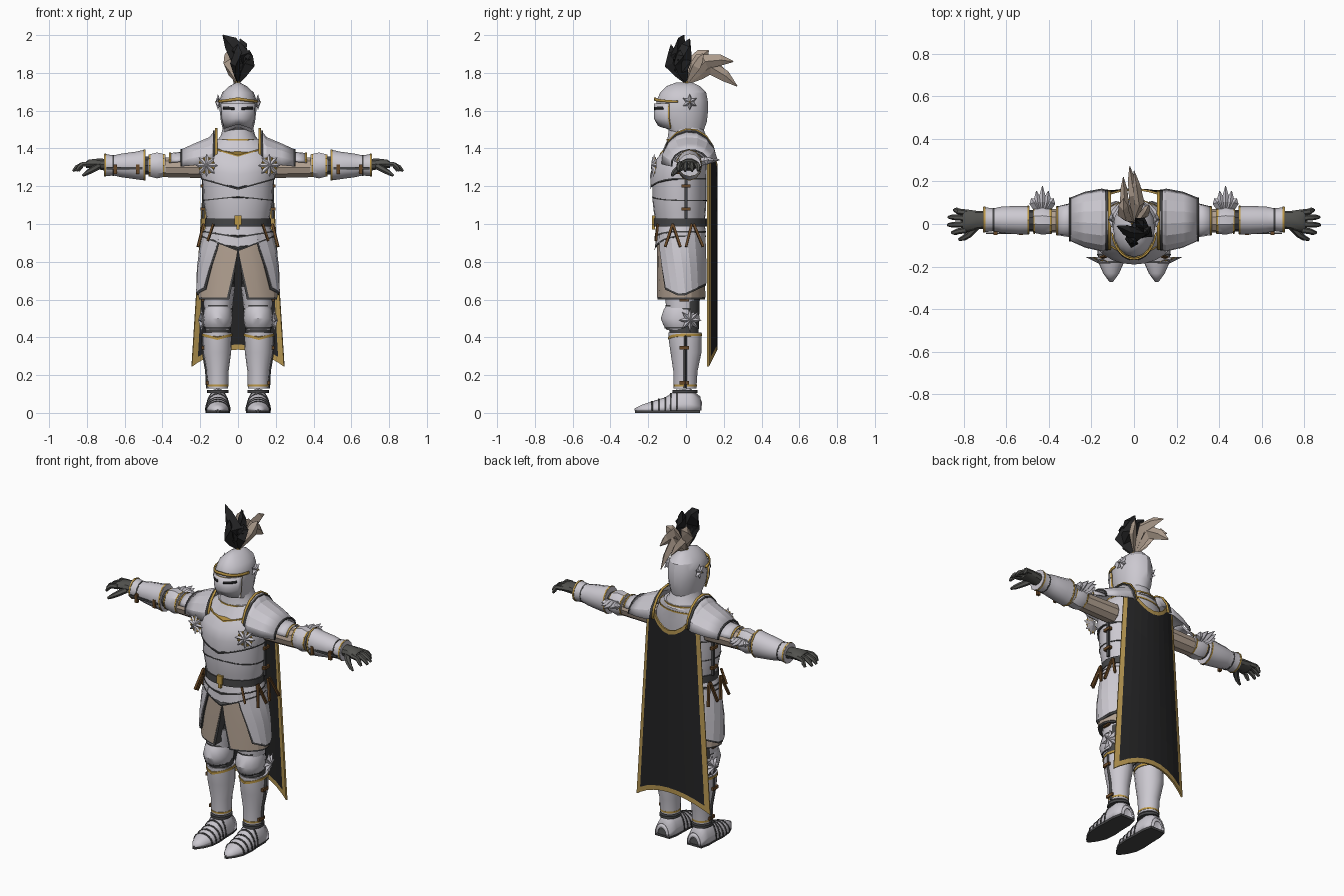
import bpy, bmesh, math
from mathutils import Vector

if "Cube" in bpy.data.objects:
    bpy.data.objects.remove(bpy.data.objects["Cube"])

COL = {"steel": (.60, .58, .63), "gold": (.50, .31, .06), "cape_gold": (.46, .30, .08),
       "tan_cloth": (.44, .35, .28), "black_cloth": (.017, .017, .018), "leather": (.14, .065, .02),
       "glove_grey": (.085, .085, .078), "dark_steel": (.06, .06, .062)}
MATS = {}
for k, c in COL.items():
    MATS[k] = bpy.data.materials.new(k)
    MATS[k].diffuse_color = (*c, 1)


def finish(name, bm, mat, mirror=False, thick=0, smooth=35):
    bmesh.ops.recalc_face_normals(bm, faces=bm.faces[:])
    me = bpy.data.meshes.new(name)
    bm.to_mesh(me)
    bm.free()
    for m in ([mat] if isinstance(mat, str) else mat):
        me.materials.append(MATS[m])
    if smooth:
        me.shade_smooth()
        me.set_sharp_from_angle(angle=math.radians(smooth))
    o = bpy.data.objects.new(name, me)
    bpy.context.collection.objects.link(o)
    if thick:
        s = o.modifiers.new("Solid", "SOLIDIFY")
        s.thickness, s.offset = thick, 0
    if mirror:
        o.modifiers.new("Mirror", "MIRROR")
    return o


def loft(name, rings, mat, axis="z", n=16, arc=None, mirror=False, side=False, smooth=35, thick=.008):
    """ring = position, centre a, centre b, radius a, radius b, [point dip, arc start, arc end]"""
    bm, rows = bmesh.new(), []
    closed = arc is None
    for r in rings:
        t, ca, cb, ra, rb = r[:5]
        dip = r[5] if len(r) > 5 else 0
        a0, a1 = r[6:8] if len(r) > 7 else (arc or (0, 360))
        row = []
        for i in range(n if closed else n + 1):
            a = math.radians(a0 + (a1 - a0) * i / n)
            c, s = math.cos(a), math.sin(a)
            w = max(0, 1 - abs(s)) if side else (1 - abs(c) if s < 0 else 0)
            p, q, d = ca + ra * c, cb + rb * s, t + dip * w
            row.append(bm.verts.new({"z": (p, q, d), "x": (d, p, q), "y": (p, d, q)}[axis]))
        rows.append(row)
    for A, B in zip(rows, rows[1:]):
        for i in range(len(A) if closed else len(A) - 1):
            j = (i + 1) % len(A)
            bm.faces.new((A[i], A[j], B[j], B[i]))
    if closed:
        bm.faces.new(rows[0])
        bm.faces.new(rows[-1])
    return finish(name, bm, mat, mirror, 0 if closed else thick, smooth)


def band(name, ring, h, mat, grow=.006, **kw):
    t, ca, cb, ra, rb, *rest = ring
    return loft(name, [(t + s * h, ca, cb, ra + grow, rb + grow, *rest) for s in (-1, 1)], mat, **kw)


def tube(name, pts, radii, mat, n=6, flat=1.0, mirror=False, smooth=35):
    bm, rows = bmesh.new(), []
    pts = [Vector(p) for p in pts]
    for i, (p, r) in enumerate(zip(pts, radii)):
        q = (pts[min(i + 1, len(pts) - 1)] - pts[max(i - 1, 0)]).to_track_quat("Z", "Y")
        rows.append([bm.verts.new(p + q @ Vector((r * flat * math.cos(k * math.tau / n),
                                                  r * math.sin(k * math.tau / n), 0))) for k in range(n)])
    for A, B in zip(rows, rows[1:]):
        for k in range(n):
            bm.faces.new((A[k], A[(k + 1) % n], B[(k + 1) % n], B[k]))
    bm.faces.new(rows[0])
    bm.faces.new(rows[-1])
    return finish(name, bm, mat, mirror, 0, smooth)


def box(name, c, size, mat, mirror=True):
    bm = bmesh.new()
    bmesh.ops.create_cube(bm, size=1)
    for v in bm.verts:
        v.co = Vector([c[i] + v.co[i] * size[i] for i in range(3)])
    return finish(name, bm, mat, mirror, 0, 0)


def star(name, c, normal, r, mat, points=8, depth=.02, valley=.5):
    bm = bmesh.new()
    q, c = Vector(normal).to_track_quat("Z", "Y"), Vector(c)
    rim = []
    for k in range(points * 2):
        a, rr = math.pi * k / points, r * (valley if k % 2 else 1)
        rim.append(bm.verts.new(c + q @ Vector((rr * math.sin(a), rr * math.cos(a), 0 if k % 2 else .006))))
    top, back = bm.verts.new(c + q @ Vector((0, 0, depth))), bm.verts.new(c - q @ Vector((0, 0, .01)))
    for k in range(len(rim)):
        j = (k + 1) % len(rim)
        bm.faces.new((rim[k], rim[j], top))
        bm.faces.new((rim[j], rim[k], back))
    return finish(name, bm, mat, True, 0, 0)


# Torso
loft("lower_breastplate", [(1.0, 0, -.03, .163, .128), (1.06, 0, -.033, .172, .137), (1.13, 0, -.035, .184, .143),
                           (1.26, 0, -.035, .188, .143)], "steel", n=24)
band("lower_breastplate_rim", (1.125, 0, -.035, .183, .143, .02), .003, "dark_steel", .003, n=24)
edge = (1.24, 0, -.04, .193, .147, -.055)
chest = (1.41, 0, -.012, .165, .125, -.05)
loft("breastplate", [edge, (1.29, 0, -.04, .2, .15, -.03), (1.35, 0, -.03, .195, .143, -.03), chest,
                     (1.45, 0, .01, .12, .105)], "steel", n=24)
band("breastplate_rim", edge, .004, "dark_steel", .002, n=24)
band("chest_gold_line", chest, .004, "gold", .003, n=24)
loft("gorget", [(1.43, 0, .01, .118, .112), (1.47, 0, .005, .09, .1), (1.51, 0, 0, .08, .09)], "steel")
band("gorget_gold_rim", (1.445, 0, .01, .115, .11), .004, "gold", .002)
for z in (1.2, 1.08):
    box("torso_strap", (.188, 0, z), (.02, .05, .016), "leather")
box("torso_seam", (.184, .0, 1.14), (.012, .016, .22), "dark_steel")

# Belt, buckle and hanging straps
band("belt", (1.008, 0, -.03, .165, .13), .021, "dark_steel", .01, n=24)
box("buckle", (0, -.172, 1.02), (.035, .016, .05), "gold", False)
box("buckle_pendant", (0, -.172, .99), (.016, .014, .04), "gold", False)
for y0, y1 in ((-.07, -.11), (-.07, -.03), (.03, -.0), (.04, .09)):
    tube("hanging_strap", [(.182, y0, 1.0), (.212, y1, .88)], [.009, .009], "leather", 4, mirror=True)
tube("belt_pouch_strap", [(.13, -.15, 1.0), (.16, -.16, .91)], [.008, .008], "leather", 4, mirror=True)

# Fauld, skirt and tassets
for i, (z0, d, r) in enumerate(((.935, -.075, .19), (.96, -.03, .182))):
    e = (z0, 0, -.03, r, .135, d)
    loft("fauld_%d" % i, [e, (1.0, 0, -.03, .165, .128, d * .4)], "steel", n=24)
    band("fauld_rim_%d" % i, e, .004, "dark_steel", .002, n=24)
for nm, m, g, dz, da in (("skirt_hem", "dark_steel", -.003, -.01, 3), ("skirt", "tan_cloth", 0, 0, 0)):
    loft(nm, [(.95, 0, -.025, .175 + g, .125 + g, 0, -90, 90), (.86, 0, -.025, .192 + g, .128 + g, 0, -89.5, 90),
              (.74, 0, -.025, .206 + g, .131 + g, 0, -82 - da, 90),
              (.61 + dz, 0, -.025, .212 + g, .133 + g, 0, -74 - da, 90)], m, n=10, mirror=True, smooth=20)
for nm, m, g, dz, da in (("tasset_edge", "dark_steel", -.003, -.012, 2.5), ("tasset", "steel", .002, 0, 0)):
    loft(nm, [(.955, 0, -.025, .185 + g, .136 + g, 0, -60 - da, 85 + da),
              (.86, 0, -.025, .204 + g, .14 + g, 0, -54 - da, 85 + da),
              (.77, 0, -.025, .216 + g, .141 + g, 0, -46 - da, 85 + da),
              (.69 + dz, 0, -.025, .222 + g, .142 + g, -.065, -36 - da, 82 + da)],
         m, n=8, mirror=True, side=True, smooth=15)

# Helmet
helm = [(1.485, 0, -.01, .076, .1, .03), (1.54, 0, -.02, .09, .13), (1.6, 0, -.02, .097, .137),
        (1.655, 0, -.02, .098, .135), (1.695, 0, -.015, .084, .122), (1.73, 0, -.015, .046, .088),
        (1.748, 0, -.01, .012, .045)]
loft("helmet", helm, "steel", smooth=30)
loft("visor_edge", [(1.503, 0, -.02, .082, .127, .03), (1.56, 0, -.022, .094, .141),
                    (1.638, 0, -.022, .1, .14)], "gold", arc=(-152, -28), n=14)
loft("visor", [(1.5, 0, -.02, .083, .129, .03), (1.56, 0, -.022, .097, .144),
               (1.638, 0, -.022, .103, .143)], "steel", arc=(-150, -30), n=14)
loft("brow_band", [(1.642, 0, -.022, .104, .143, .012), (1.654, 0, -.022, .104, .142, .016)],
     "gold", arc=(-172, -8), n=14)
loft("eye_slit", [(1.609, 0, -.022, .104, .146, -.006), (1.624, 0, -.022, .104, .147, -.006)],
     "black_cloth", arc=(-80, -42), n=4, mirror=True)
star("helmet_rosette", (.1, .02, 1.645), (1, 0, 0), .043, "steel", 6)
star("rosette_gold", (.103, .02, 1.645), (1, 0, 0), .02, "gold", 6, .019)
tube("plume_holder", [(0, .0, 1.74), (0, .01, 1.77)], [.016, .01], "gold", 8)

# Plume feathers: middle point, tip, width
FEATHERS = [("black_cloth", (.01, -.05, 1.89), (-.08, -.01, 2.0), .055),
            ("black_cloth", (.045, -.02, 1.87), (.01, .02, 1.98), .05),
            ("black_cloth", (-.015, -.07, 1.85), (.0, -.08, 1.95), .045),
            ("black_cloth", (.05, -.04, 1.85), (.06, -.03, 1.92), .045),
            ("tan_cloth", (.0, .13, 1.83), (-.02, .27, 1.73), .04),
            ("tan_cloth", (.025, .1, 1.86), (.0, .25, 1.86), .04),
            ("tan_cloth", (-.05, .05, 1.85), (-.05, .12, 1.92), .048),
            ("tan_cloth", (-.045, .1, 1.84), (-.05, .22, 1.8), .035),
            ("tan_cloth", (.05, .05, 1.84), (.07, .09, 1.9), .035)]
for m, mid, tip, w in FEATHERS:
    b, k, t = Vector((0, .005, 1.745)), Vector(mid), Vector(tip)
    tube("feather", [b, b.lerp(k, .55), k, k.lerp(t, .55) + Vector((0, 0, .008)), t],
         [.008, w * .7, w, w * .75, .003], m, 4, .6, smooth=0)

# Pauldrons
P = [(.115, .018, 1.34, .135, .16), (.15, .018, 1.335, .145, .122), (.23, .02, 1.325, .128, .098),
     (.3, .022, 1.315, .098, .076)]
A = (4, 188)
loft("pauldron", P, "steel", "x", 8, A, True, smooth=15)
band("pauldron_gold", P[0], .006, "gold", .004, axis="x", n=8, arc=A, mirror=True)
band("pauldron_dark_rim", (.127, .018, 1.34, .138, .148), .006, "dark_steel", .003, axis="x", n=8,
     arc=A, mirror=True)
band("pauldron_rim", P[3], .004, "dark_steel", .002, axis="x", n=8, arc=A, mirror=True)
loft("shoulder_lame", [(.28, .018, 1.31, .085, .07), (.365, .015, 1.305, .066, .066)], "steel", "x", 8,
     (18, 162), True, smooth=15)
band("shoulder_lame_gold", (.36, .015, 1.305, .067, .067), .004, "gold", .002, axis="x", n=8,
     arc=(18, 162), mirror=True)
star("chest_star", (.165, -.165, 1.31), (.25, -1, .05), .062, "steel", valley=.6)
star("chest_star_gold", (.165, -.166, 1.31), (.25, -1, .05), .046, "gold", 16, .006, .97)

# Arms
loft("upper_arm", [(.17, .015, 1.3, .06, .06), (.42, .015, 1.3, .054, .054)], "tan_cloth", "x", 10, mirror=True)
loft("elbow_plate", [(.385, .015, 1.31, .06, .062), (.43, .018, 1.31, .068, .072), (.475, .018, 1.31, .058, .06)],
     "steel", "x", 10, mirror=True)
for x, r in ((.392, .062), (.468, .06)):
    band("elbow_gold_rim", (x, .016, 1.31, r, r), .004, "gold", .002, axis="x", n=10, mirror=True)
for dx, tip in ((-.052, .12), (-.028, .155), (0, .178), (.028, .155), (.052, .12)):
    tube("elbow_fan", [(.43 + dx * .3, .06, 1.325), (.43 + dx * .8, .105, 1.335), (.43 + dx, tip, 1.34)],
         [.018, .022, .002], "steel", 4, mirror=True, smooth=0)
loft("elbow_mail", [(.46, .015, 1.31, .05, .05), (.52, .015, 1.31, .05, .05)], "dark_steel", "x", 10, mirror=True)
F = [(.49, .018, 1.312, .066, .082), (.54, .018, 1.31, .067, .073), (.62, .02, 1.31, .062, .062),
     (.66, .02, 1.31, .053, .053), (.71, .02, 1.312, .06, .06)]
loft("vambrace", F, "steel", "x", 12, mirror=True)
for r, m in (((.497, .018, 1.312, .066, .081), "gold"), ((.702, .02, 1.312, .059, .059), "gold"),
             (F[3], "dark_steel")):
    band("vambrace_rim", r, .004, m, .002, axis="x", n=12, mirror=True)
box("vambrace_seam", (.6, -.044, 1.295), (.19, .008, .012), "dark_steel")
for x in (.53, .65):
    box("vambrace_strap", (x, -.043, 1.29), (.018, .016, .05), "leather")

# Gloves
loft("palm", [(.69, .02, 1.312, .04, .034), (.74, .018, 1.318, .044, .03), (.79, .015, 1.318, .054, .024),
              (.805, .015, 1.314, .05, .018)], "glove_grey", "x", 10, mirror=True)
for y, dy, x in ((-.028, -.012, .855), (.0, -.004, .874), (.028, .004, .87), (.053, .012, .845)):
    tube("finger", [(.785, y, 1.318), (.825, y + dy * .5, 1.315), (.852 + (x - .87) * .7, y + dy, 1.3), (x, y + dy, 1.28)],
         [.015, .014, .013, .007], "glove_grey", mirror=True)
tube("thumb", [(.74, -.012, 1.305), (.775, -.05, 1.285), (.8, -.066, 1.27), (.822, -.073, 1.256)],
     [.018, .016, .013, .007], "glove_grey", mirror=True)

# Legs
loft("thigh_mail", [(.9, .09, -.02, .08, .09), (.66, .1, -.015, .08, .09), (.4, .108, -.01, .066, .076)],
     "dark_steel", mirror=True)
loft("cuisse", [(.555, .105, -.02, .076, .085), (.67, .1, -.02, .084, .095)], "steel", mirror=True)
loft("knee_plate", [(.44, .108, -.03, .062, .072), (.465, .108, -.03, .074, .09), (.5, .107, -.03, .079, .103),
                    (.545, .106, -.027, .074, .092), (.575, .105, -.02, .064, .08)], "steel", mirror=True)
band("knee_rim", (.568, .105, -.02, .07, .085), .004, "dark_steel", .004, mirror=True)
band("knee_lower_rim", (.452, .108, -.03, .067, .08), .004, "dark_steel", .004, mirror=True)
star("knee_star", (.186, .022, .49), (1, .1, 0), .062, "steel", 8, .025)
G = [(.425, .11, -.005, .077, .088), (.4, .11, -.005, .076, .088), (.32, .11, 0, .074, .082),
     (.22, .108, -.003, .058, .064), (.13, .107, -.005, .055, .06)]
loft("greave", G, "steel", mirror=True)
band("greave_gold_top", (.413, .11, -.005, .077, .088, -.02), .007, "gold", .003, mirror=True)
band("greave_gold_bottom", (.145, .107, -.005, .055, .06), .005, "gold", .002, mirror=True)
tube("greave_seam", [(.184, -.003, .41), (.182, -.003, .32), (.165, -.003, .22), (.161, -.003, .13)],
     [.009] * 4, "dark_steel", 4, mirror=True)
for x, z in ((.187, .6), (.187, .345), (.163, .16)):
    box("leg_strap", (x, -.01, z), (.014, .05, .018), "leather")

# Feet
S = [(.075, .107, .012, .045, .07), (.02, .107, .012, .057, .115), (-.05, .107, .012, .058, .105),
     (-.11, .107, .012, .062, .066), (-.18, .107, .012, .056, .045), (-.23, .107, .012, .034, .028),
     (-.27, .107, .012, .005, .008)]
loft("sabaton", S, "steel", "y", 10, (0, 180), True, smooth=30)
loft("sabaton_heel", [(.07, .107, .012, .044, .068), (.08, .107, .012, .03, .045)], "steel", "y", 10, (0, 180), True)
for r in (S[2], (-.08, .107, .012, .06, .086), S[3], (-.145, .107, .012, .059, .056), S[4]):
    band("sabaton_lame", r, .004, "dark_steel", .003, axis="y", n=10, arc=(0, 180), mirror=True)
band("ankle_rim", (.114, .107, -.005, .053, .062), .008, "dark_steel", .005, mirror=True)
bm = bmesh.new()
outline = [(.107 + s * (r[3] + .003), r[0]) for s, rs in ((1, S), (-1, S[::-1])) for r in rs]
f = bm.faces.new([bm.verts.new((x, y, 0)) for x, y in outline])
ex = bmesh.ops.extrude_face_region(bm, geom=[f])
for v in ex["geom"]:
    if isinstance(v, bmesh.types.BMVert):
        v.co.z = .014
finish("sole", bm, "dark_steel", True, 0, 0)

# Cape with a gold border, arched hem and neck notch
bm = bmesh.new()
us = [-1, -.88, -.66, -.44, -.22, 0, .22, .44, .66, .88, 1]
vs = [0, .024, .2, .4, .6, .8, .972, 1]
grid = []
for v in vs:
    row = []
    for u in us:
        top = 1.39 - .075 * max(0, 1 - (u * 1.5) ** 2)
        z = top * (1 - v) + (.335 - .09 * u * u) * v
        row.append(bm.verts.new((u * (.172 + .073 * v), .162 - .045 * u * u, z)))
    grid.append(row)
for j in range(len(vs) - 1):
    for i in range(len(us) - 1):
        f = bm.faces.new((grid[j][i], grid[j][i + 1], grid[j + 1][i + 1], grid[j + 1][i]))
        f.material_index = int(i in (0, len(us) - 2) or j in (0, len(vs) - 2))
finish("cape", bm, ["black_cloth", "cape_gold"], thick=.01, smooth=0)

for m in bpy.data.materials:
    if m.users and not m.is_grease_pencil:
        m.use_nodes = True
        m.node_tree.nodes["Principled BSDF"].inputs["Base Color"].default_value = m.diffuse_color
